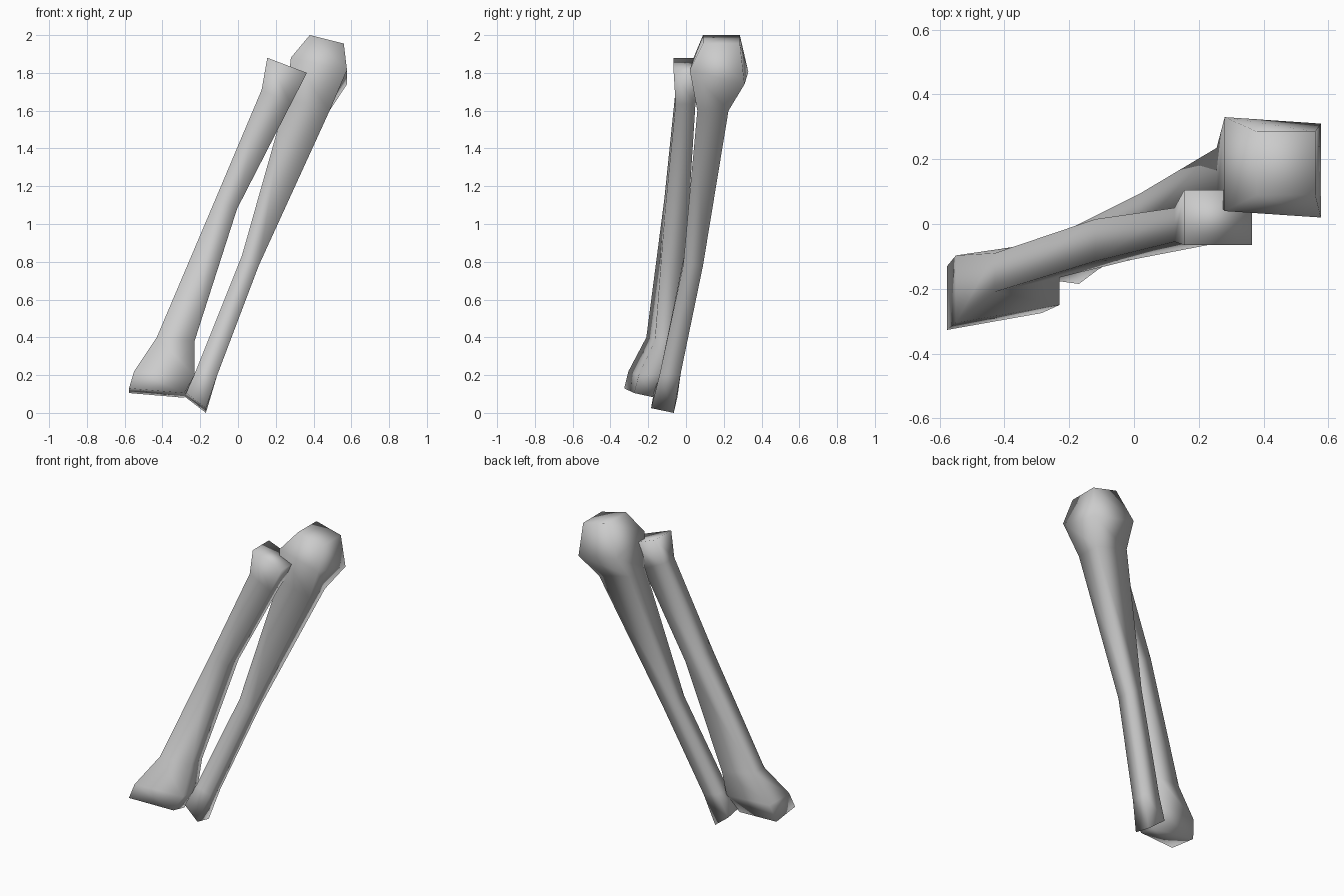
import bpy, bmesh


def bone(name, rings):
    """Loft four-sided rings. Each ring: left (x, z), right (x, z),
    left (front y, back y), right (front y, back y), drop of the back edge."""
    bm = bmesh.new()
    loops = []
    for (xl, zl), (xr, zr), (lf, lb), (rf, rb), drop in rings:
        corners = [(xl, lf, zl), (xr, rf, zr),
                   (xr, rb, zr - drop), (xl, lb, zl - drop)]
        loops.append([bm.verts.new(c) for c in corners])
    for a, b in zip(loops, loops[1:]):
        for i in range(4):
            j = (i + 1) % 4
            bm.faces.new((a[i], a[j], b[j], b[i]))
    bm.faces.new(loops[0])
    bm.faces.new(loops[-1])
    bmesh.ops.recalc_face_normals(bm, faces=bm.faces)
    for f in bm.faces:
        f.smooth = True
    mesh = bpy.data.meshes.new(name)
    bm.to_mesh(mesh)
    bm.free()
    obj = bpy.data.objects.new(name, mesh)
    bpy.context.collection.objects.link(obj)
    return obj


# Front bone: small squared head at the top, broad flared foot
bone("front_forearm_bone", [
    ((0.155, 1.88), (0.365, 1.80), (-0.065, 0.105), (-0.065, 0.105), 0.0),
    ((0.125, 1.71), (0.28, 1.635), (-0.055, 0.05), (-0.055, 0.05), 0.0),
    ((-0.12, 1.13), (-0.005, 1.08), (-0.115, 0.015), (-0.11, 0.015), 0.0),
    ((-0.43, 0.40), (-0.23, 0.38), (-0.21, -0.09), (-0.165, -0.05), 0.0),
    ((-0.55, 0.22), (-0.23, 0.20), (-0.305, -0.097), (-0.25, -0.10), 0.0),
    ((-0.577, 0.13), (-0.285, 0.105), (-0.327, -0.13), (-0.275, -0.16), 0.025),
])

# Rear bone: large knobbed head at the top, thin tapering shaft
bone("rear_forearm_bone", [
    ((0.38, 2.0), (0.56, 1.955), (0.09, 0.285), (0.09, 0.285), 0.0),
    ((0.28, 1.88), (0.577, 1.815), (0.04, 0.33), (0.02, 0.31), 0.075),
    ((0.255, 1.66), (0.485, 1.60), (0.07, 0.235), (0.06, 0.225), 0.0),
    ((0.02, 0.83), (0.11, 0.78), (-0.01, 0.095), (-0.015, 0.09), 0.0),
    ((-0.22, 0.23), (-0.11, 0.20), (-0.13, -0.025), (-0.14, -0.03), 0.0),
    ((-0.28, 0.11), (-0.17, 0.025), (-0.17, -0.045), (-0.185, -0.065), 0.025),
])
